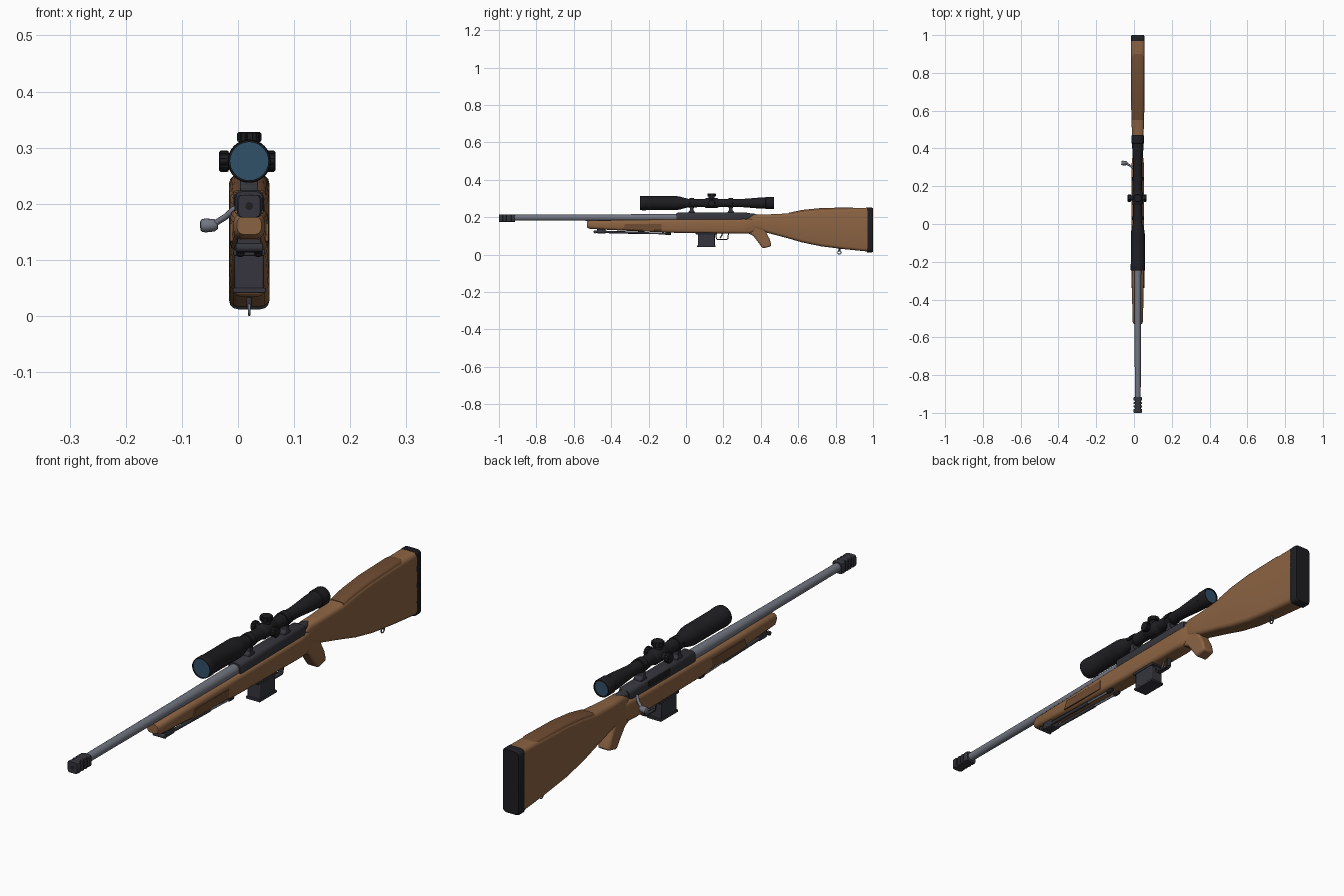
import bpy, bmesh, math
from mathutils import Vector

CX = 0.02  # centre line of the body; the bolt handle sticks out to -x


def material(name, rgb):
    m = bpy.data.materials.new(name)
    m.diffuse_color = (*rgb, 1)
    return m


WOOD = material("wood", (0.26, 0.125, 0.055))
DARK_WOOD = material("dark_wood", (0.16, 0.072, 0.032))
BLACK = material("black", (0.013, 0.013, 0.016))
DARK = material("dark_metal", (0.035, 0.036, 0.045))
STEEL = material("steel", (0.17, 0.18, 0.22))
GLASS = material("glass", (0.03, 0.08, 0.14))


def finish(bm, name, mat, bevel=0, angle=35):
    bmesh.ops.recalc_face_normals(bm, faces=bm.faces)
    me = bpy.data.meshes.new(name)
    bm.to_mesh(me)
    bm.free()
    ob = bpy.data.objects.new(name, me)
    bpy.context.collection.objects.link(ob)
    me.materials.append(mat)
    if bevel:
        mod = ob.modifiers.new("bevel", 'BEVEL')
        mod.width, mod.segments, mod.limit_method = bevel, 2, 'ANGLE'
    bpy.ops.object.select_all(action='DESELECT')
    ob.select_set(True)
    bpy.context.view_layer.objects.active = ob
    bpy.ops.object.shade_smooth_by_angle(angle=math.radians(angle))
    return ob


def skin(name, rings, mat, bevel=0, angle=35):
    """Skin a list of equal-length closed rings and cap both ends."""
    bm = bmesh.new()
    rows = [[bm.verts.new(p) for p in r] for r in rings]
    n = len(rows[0])
    for a, b in zip(rows, rows[1:]):
        for i in range(n):
            bm.faces.new((a[i], a[(i + 1) % n], b[(i + 1) % n], b[i]))
    bm.faces.new(rows[0])
    bm.faces.new(rows[-1])
    return finish(bm, name, mat, bevel, angle)


def loft(name, sections, mat, seg=3, angle=35):
    """Rounded rectangles along y: (y, z_bottom, z_top, half_width, corner radius)."""
    rings = []
    for y, zb, zt, w, r in sections:
        ring = []
        for k, (sx, z0) in enumerate(((1, zt - r), (-1, zt - r), (-1, zb + r), (1, zb + r))):
            for j in range(seg + 1):
                t = math.pi / 2 * (k + j / seg)
                ring.append((CX + sx * (w - r) + r * math.cos(t), y, z0 + r * math.sin(t)))
        rings.append(ring)
    return skin(name, rings, mat, 0, angle)


def turned(name, profile, origin, mat, axis=(0, 1, 0), n=24):
    """Turned shape: (distance along axis, radius) from an origin."""
    d = Vector(axis).normalized()
    u = d.orthogonal().normalized()
    v = d.cross(u)
    o = Vector(origin)
    return skin(name, [[o + d * h + (u * math.cos(2 * math.pi * i / n) + v * math.sin(2 * math.pi * i / n)) * r
                        for i in range(n)] for h, r in profile], mat)


def plate(name, yz, half, mat, bevel=0, x=CX):
    """Side outline in (y, z) extruded across x."""
    return skin(name, [[(x + s * half, y, z) for y, z in yz] for s in (-1, 1)], mat, bevel)


def box(name, x, y, z, mat, bevel=0):
    return plate(name, [(y[0], z[0]), (y[1], z[0]), (y[1], z[1]), (y[0], z[1])],
                 (x[1] - x[0]) / 2, mat, bevel, (x[0] + x[1]) / 2)


def tube(name, pts, r, mat, cyclic=False):
    cu = bpy.data.curves.new(name, 'CURVE')
    cu.dimensions, cu.bevel_depth, cu.bevel_resolution, cu.use_fill_caps = '3D', r, 2, True
    sp = cu.splines.new('POLY')
    sp.points.add(len(pts) - 1)
    for p, co in zip(sp.points, pts):
        p.co = (*co, 1)
    sp.use_cyclic_u = cyclic
    cu.materials.append(mat)
    ob = bpy.data.objects.new(name, cu)
    bpy.context.collection.objects.link(ob)


# Wooden stock: fore-end, wrist and butt
loft("fore_end", [(-0.53, 0.145, 0.178, 0.022, 0.013), (-0.515, 0.138, 0.183, 0.028, 0.015),
                  (-0.3, 0.127, 0.185, 0.031, 0.015), (-0.06, 0.117, 0.189, 0.034, 0.014),
                  (0.3, 0.113, 0.191, 0.034, 0.014), (0.345, 0.113, 0.193, 0.03, 0.014),
                  (0.37, 0.125, 0.19, 0.025, 0.014)], WOOD)
loft("butt_stock", [(0.335, 0.14, 0.2, 0.022, 0.013), (0.365, 0.138, 0.215, 0.027, 0.016),
                    (0.43, 0.118, 0.215, 0.029, 0.016), (0.54, 0.089, 0.22, 0.033, 0.016),
                    (0.62, 0.066, 0.235, 0.035, 0.016), (0.72, 0.045, 0.245, 0.036, 0.016),
                    (0.84, 0.03, 0.249, 0.036, 0.016), (0.97, 0.017, 0.251, 0.036, 0.016)], WOOD)
loft("butt_pad", [(0.968, 0.012, 0.252, 0.036, 0.016), (0.994, 0.012, 0.252, 0.036, 0.016),
                  (1.0, 0.016, 0.248, 0.032, 0.013)], BLACK)
loft("cheek_rest", [(0.55, 0.2, 0.224, 0.03, 0.01), (0.62, 0.21, 0.239, 0.032, 0.012),
                    (0.72, 0.22, 0.249, 0.033, 0.012), (0.88, 0.225, 0.253, 0.033, 0.012),
                    (0.9, 0.225, 0.25, 0.03, 0.012)], DARK_WOOD)
plate("hand_grip", [(0.325, 0.118), (0.36, 0.1), (0.385, 0.068), (0.41, 0.033), (0.458, 0.045),
                    (0.447, 0.085), (0.43, 0.115), (0.425, 0.15), (0.36, 0.17)], 0.025, WOOD, 0.008)
for s in (-1, 1):
    plate("fore_end_panel", [(-0.34, 0.133), (-0.13, 0.13), (-0.13, 0.165), (-0.325, 0.165)],
          0.003, DARK_WOOD, 0.001, CX + s * 0.0315)

# Barrel and slotted muzzle piece
turned("barrel", [(-0.95, 0.0155), (-0.4, 0.017), (-0.12, 0.02), (-0.04, 0.02)], (CX, 0, 0.198), STEEL)
cuts = [(-1.0, 0.019), (-0.996, 0.022)]
for i in range(3):
    y = -0.98 + i * 0.018
    cuts += [(y, 0.022), (y + 0.001, 0.016), (y + 0.009, 0.016), (y + 0.01, 0.022)]
cuts += [(-0.92, 0.022), (-0.915, 0.019)]
loft("muzzle_brake", [(y, 0.176, 0.216, w, 0.007) for y, w in cuts], DARK, 2)
turned("muzzle_bore", [(-1.0005, 0.007), (-0.99, 0.007)], (CX, 0, 0.196), BLACK, n=16)

# Receiver, bolt and rail
loft("receiver", [(-0.05, 0.17, 0.222, 0.024, 0.012), (-0.045, 0.17, 0.225, 0.026, 0.013),
                  (0.325, 0.17, 0.225, 0.026, 0.013), (0.335, 0.17, 0.22, 0.022, 0.011)], DARK)
turned("bolt_shroud", [(0.32, 0.019), (0.36, 0.018), (0.38, 0.012)], (CX, 0, 0.203), DARK)
box("ejection_port", (CX - 0.028, CX - 0.02), (0.1, 0.23), (0.196, 0.217), BLACK, 0.002)
tube("bolt_handle", [(0.012, 0.295, 0.196), (-0.008, 0.298, 0.19), (-0.022, 0.31, 0.177),
                     (-0.046, 0.322, 0.162)], 0.0055, STEEL)
turned("bolt_knob", [(0, 0.007), (0.006, 0.011), (0.022, 0.0125), (0.029, 0.011), (0.031, 0.008)],
       (-0.036, 0.321, 0.162), STEEL, (-1, 0.08, -0.03), 16)

# Scope
SZ = 0.276
turned("scope_tube", [(-0.235, 0.034), (-0.245, 0.034), (-0.245, 0.037), (-0.235, 0.0385), (-0.215, 0.0385),
                      (-0.212, 0.037), (-0.05, 0.037), (-0.035, 0.035), (0.01, 0.023), (0.1, 0.022),
                      (0.3, 0.022), (0.33, 0.024), (0.39, 0.029), (0.425, 0.03), (0.428, 0.033),
                      (0.465, 0.033), (0.47, 0.031), (0.47, 0.027), (0.46, 0.027)],
       (CX, 0, SZ), BLACK, n=32)
turned("front_lens", [(-0.242, 0.0345), (-0.236, 0.0345)], (CX, 0, SZ), GLASS, n=32)
turned("rear_lens", [(0.46, 0.0275), (0.467, 0.0275)], (CX, 0, SZ), GLASS, n=32)
turned("turret_housing", [(0.1, 0.022), (0.108, 0.027), (0.166, 0.027), (0.174, 0.022)], (CX, 0, SZ), BLACK)


def turret(name, axis, end, r):
    turned(name, [(0.015, r * 0.75), (end - 0.018, r * 0.75), (end - 0.017, r), (end - 0.002, r),
                  (end, r * 0.9)], (CX, 0.137, SZ), BLACK, axis)
    d = Vector(axis)
    u = d.orthogonal().normalized()
    v = d.cross(u)
    for i in range(12):  # grip ribs
        a = i * math.pi / 6
        o = Vector((CX, 0.137, SZ)) + (u * math.cos(a) + v * math.sin(a)) * r
        turned(name + "_rib", [(end - 0.015, 0.002), (end - 0.003, 0.002)], o, BLACK, axis, 6)


turret("top_turret", (0, 0, 1), 0.052, 0.021)
turret("left_turret", (-1, 0, 0), 0.054, 0.018)
turret("right_turret", (1, 0, 0), 0.047, 0.018)
for y in (0.03, 0.24):  # scope mounts
    turned("scope_ring", [(y - 0.012, 0.026), (y + 0.012, 0.026)], (CX, 0, SZ), BLACK)
    plate("mount_post", [(y - 0.018, 0.222), (y + 0.018, 0.222), (y + 0.016, 0.232), (y + 0.009, 0.237),
                         (y + 0.009, 0.262), (y - 0.009, 0.262), (y - 0.009, 0.237), (y - 0.016, 0.232)],
          0.016, DARK, 0.002)
    for s in (-1, 1):
        box("ring_clamp", (CX + s * 0.026 - 0.005, CX + s * 0.026 + 0.005), (y - 0.01, y + 0.01),
            (SZ - 0.006, SZ + 0.006), BLACK, 0.001)

# Magazine, trigger and guard
box("magazine", (CX - 0.026, CX + 0.026), (0.063, 0.154), (0.045, 0.125), DARK, 0.003)
box("magazine_base", (CX - 0.029, CX + 0.029), (0.058, 0.159), (0.041, 0.05), DARK, 0.002)
box("magazine_collar", (CX - 0.028, CX + 0.028), (0.052, 0.165), (0.108, 0.118), DARK, 0.002)
plate("trigger_guard", [(0.155, 0.118), (0.16, 0.085), (0.167, 0.078), (0.218, 0.078), (0.226, 0.084),
                        (0.23, 0.118), (0.225, 0.118), (0.221, 0.087), (0.216, 0.083), (0.169, 0.083),
                        (0.165, 0.087), (0.16, 0.118)], 0.009, DARK)
tube("trigger", [(CX, 0.195, 0.118), (CX, 0.192, 0.105), (CX, 0.187, 0.096), (CX, 0.183, 0.089)], 0.0035, STEEL)

# Folded bipod under the fore-end
box("bipod_mount", (CX - 0.021, CX + 0.021), (-0.475, -0.43), (0.113, 0.142), DARK, 0.003)
for s in (-1, 1):
    x = CX + s * 0.016
    tube("bipod_leg", [(x, -0.485, 0.123), (x, -0.22, 0.116)], 0.0065, DARK)
    tube("bipod_leg_tip", [(x, -0.23, 0.1165), (x, -0.095, 0.112)], 0.0045, STEEL)
    turned("bipod_foot", [(-0.11, 0.005), (-0.104, 0.0075), (-0.085, 0.0075), (-0.08, 0.005)],
           (x, 0, 0.112), BLACK, n=12)
turned("bipod_hinge", [(-0.024, 0.008), (0.024, 0.008)], (CX, -0.487, 0.122), DARK, (1, 0, 0), 12)

# Sling loop
tube("sling_loop", [(CX, 0.82 + 0.009 * math.cos(i * math.pi / 6), 0.0115 + 0.009 * math.sin(i * math.pi / 6))
                    for i in range(12)], 0.0025, STEEL, True)
turned("sling_stud", [(0.016, 0.005), (0.04, 0.005)], (CX, 0.82, 0), DARK, (0, 0, 1), 12)
